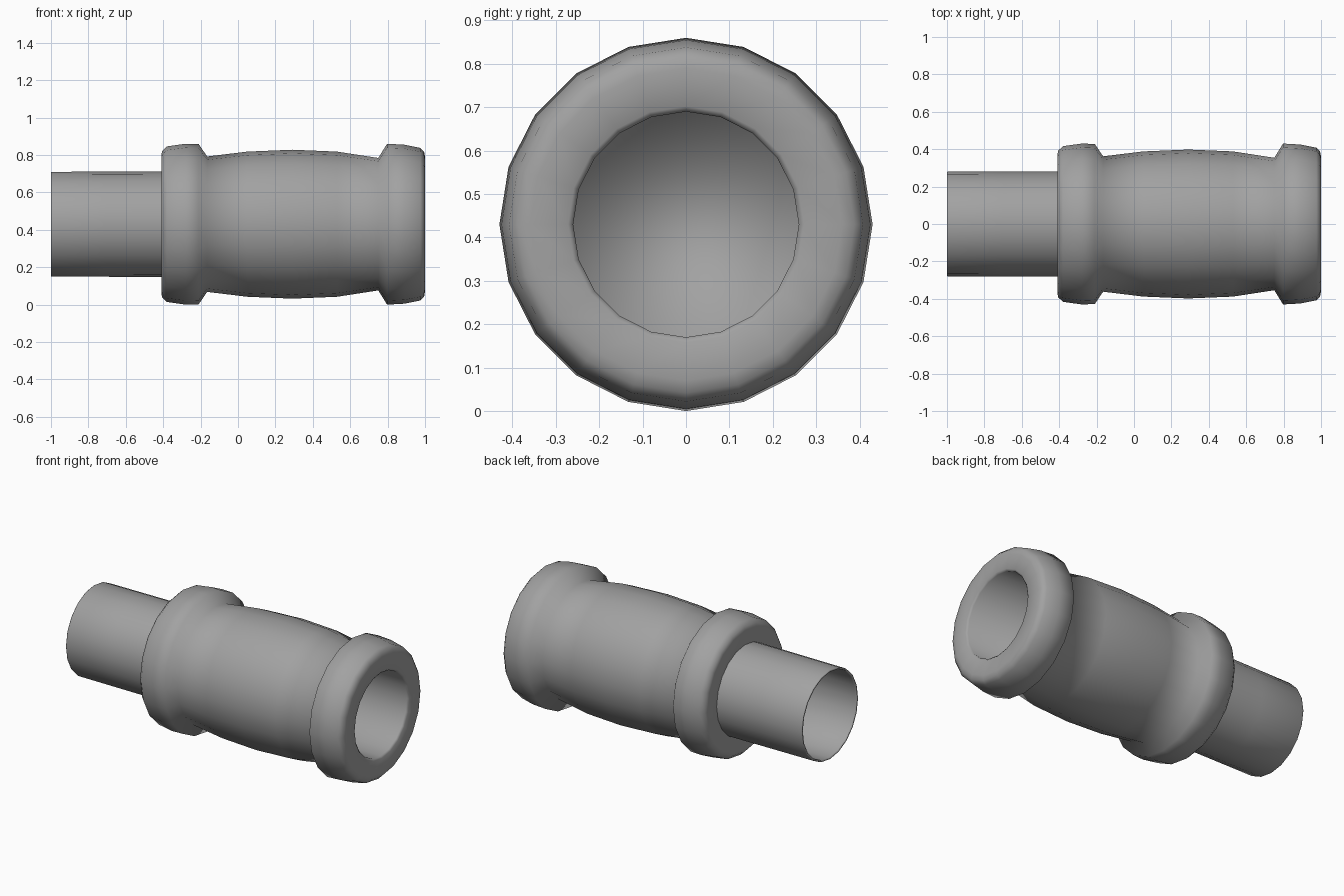
import bpy
import bmesh
from math import cos, sin, pi

SIDES = 20
AXIS_Z = 0.43

default = bpy.data.objects.get("Cube")
if default:
    bpy.data.objects.remove(default, do_unlink=True)

grey = bpy.data.materials.new("plain grey")
grey.use_nodes = True
colour = (0.36, 0.36, 0.36, 1)
grey.diffuse_color = colour
grey.node_tree.nodes["Principled BSDF"].inputs["Base Color"].default_value = colour


def lathe(name, profile):
    """Spin (x, radius) points around the long axis; the last ring is capped."""
    bm = bmesh.new()
    rings = []
    for x, r in profile:
        angles = [2 * pi * i / SIDES for i in range(SIDES)]
        rings.append([bm.verts.new((x, r * cos(a), AXIS_Z + r * sin(a))) for a in angles])
    for a, b in zip(rings, rings[1:]):
        for i in range(SIDES):
            j = (i + 1) % SIDES
            bm.faces.new((a[i], a[j], b[j], b[i]))
    bm.faces.new(rings[-1])
    bmesh.ops.recalc_face_normals(bm, faces=bm.faces)
    # An open shell: the outer wall must face away from the axis
    outer = max(bm.faces, key=lambda f: abs(f.calc_center_median().z - AXIS_Z))
    if outer.normal.z * (outer.calc_center_median().z - AXIS_Z) < 0:
        bmesh.ops.reverse_faces(bm, faces=bm.faces)
    for f in bm.faces:
        f.smooth = True
    mesh = bpy.data.meshes.new(name)
    bm.to_mesh(mesh)
    bm.free()
    mesh.materials.append(grey)
    obj = bpy.data.objects.new(name, mesh)
    bpy.context.collection.objects.link(obj)
    return obj


# Barrel with a rounded collar at each end and a blind bore
lathe("collared_barrel", [
    (-0.41, 0.27), (-0.41, 0.37), (-0.405, 0.392), (-0.38, 0.416),
    (-0.28, 0.43), (-0.21, 0.428), (-0.165, 0.362),
    (0.05, 0.388), (0.29, 0.398), (0.53, 0.388), (0.75, 0.354),
    (0.797, 0.43), (0.89, 0.425), (0.975, 0.408), (0.995, 0.388),
    (1.0, 0.36), (1.0, 0.272), (0.99, 0.26), (-0.3, 0.26),
])

# Thin-walled pipe stub, closed deep inside
lathe("pipe_stub", [
    (-0.38, 0.282), (-0.7, 0.281), (-0.995, 0.28),
    (-1.0, 0.278), (-1.0, 0.27), (-0.99, 0.268), (-0.36, 0.268),
])
